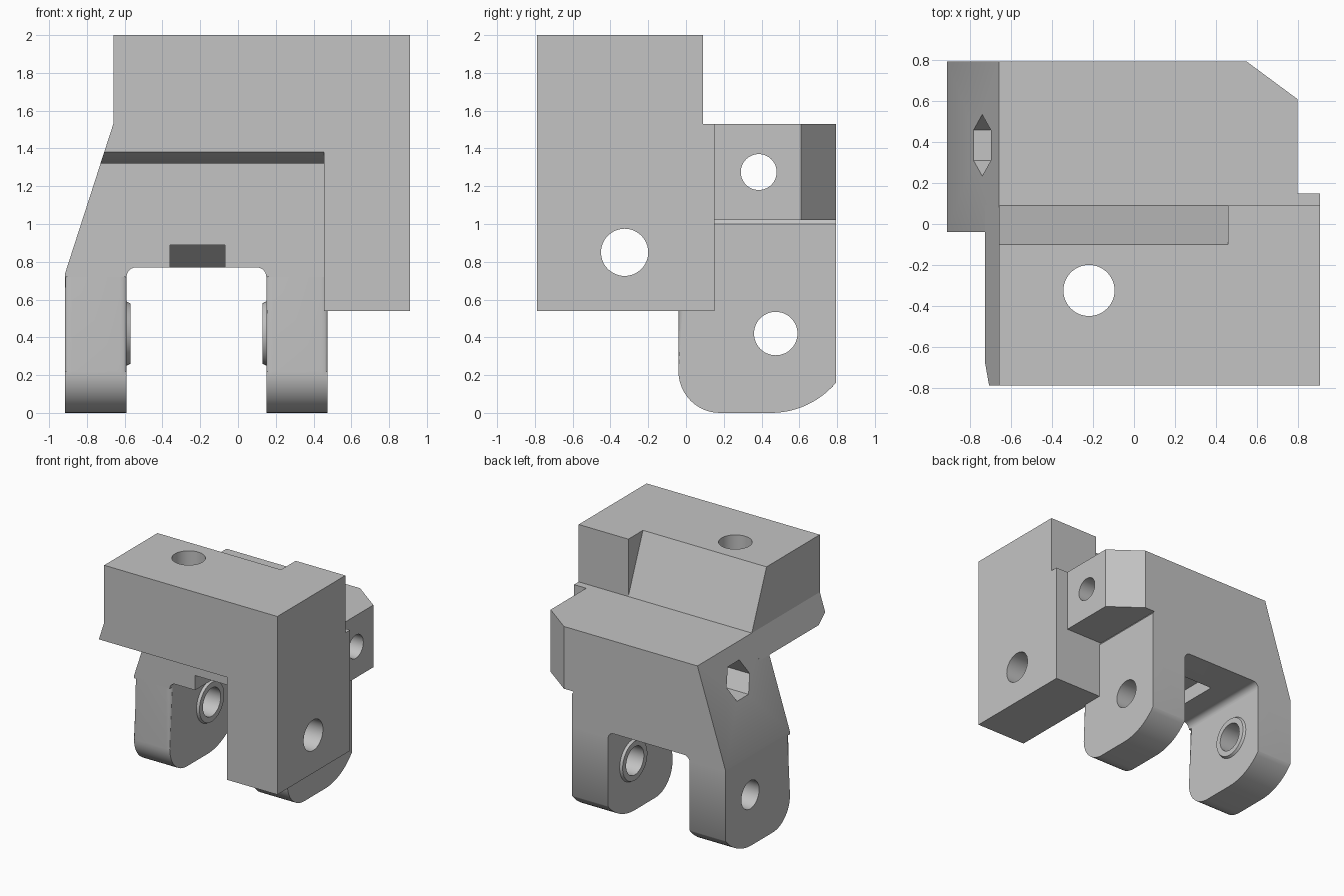
import bpy, bmesh
from math import sin, cos, pi, radians

if "Cube" in bpy.data.objects:
    bpy.data.objects.remove(bpy.data.objects["Cube"])

grey = bpy.data.materials.new("plain grey")
grey.use_nodes = True
COLOUR = (0.55, 0.55, 0.55, 1)
grey.diffuse_color = COLOUR
grey.node_tree.nodes["Principled BSDF"].inputs["Base Color"].default_value = COLOUR

# Map a profile point (a, b) plus depth d to a 3D point
PLACE = {
    "x": lambda a, b, d: (d, a, b),
    "y": lambda a, b, d: (a, d, b),
    "z": lambda a, b, d: (a, b, d),
}


def finish(name, bm):
    bmesh.ops.recalc_face_normals(bm, faces=bm.faces)
    mesh = bpy.data.meshes.new(name)
    bm.to_mesh(mesh)
    bm.free()
    mesh.materials.append(grey)
    ob = bpy.data.objects.new(name, mesh)
    bpy.context.collection.objects.link(ob)
    return ob


def prism_mesh(profile, axis, lo, hi, end_profile=None):
    bm = bmesh.new()
    place = PLACE[axis]
    start = [bm.verts.new(place(a, b, lo)) for a, b in profile]
    end = [bm.verts.new(place(a, b, hi)) for a, b in end_profile or profile]
    bm.faces.new(start)
    bm.faces.new(end)
    n = len(start)
    for i in range(n):
        j = (i + 1) % n
        bm.faces.new((start[i], start[j], end[j], end[i]))
    return bm


def prism(name, profile, axis, lo, hi, end_profile=None):
    return finish(name, prism_mesh(profile, axis, lo, hi, end_profile))


def rect(a0, b0, a1, b1):
    return [(a0, b0), (a1, b0), (a1, b1), (a0, b1)]


def arc(a, b, ra, rb, start, stop, n):
    angles = [radians(start + (stop - start) * i / n) for i in range(n + 1)]
    return [(a + ra * cos(t), b + rb * sin(t)) for t in angles]


def circle(a, b, r, n=48):
    return arc(a, b, r, r, 0, 360 - 360 / n, n - 1)


def cut(ob, profile, axis, lo, hi):
    cutter = prism("cutter", profile, axis, lo, hi)
    cutter.hide_render = True
    mod = ob.modifiers.new("cut", "BOOLEAN")
    mod.operation = "DIFFERENCE"
    mod.solver = "EXACT"
    mod.object = cutter
    bpy.context.view_layer.objects.active = ob
    bpy.ops.object.modifier_apply(modifier=mod.name)
    mesh = cutter.data
    bpy.data.objects.remove(cutter)
    bpy.data.meshes.remove(mesh)


FRONT, BACK, TOP = -0.79, 0.795, 1.53
top_hole = circle(-0.22, -0.325, 0.125)
block_hole = circle(-0.325, 0.85, 0.125)
bolt_hole = circle(0.385, 1.275, 0.095)
pivot_hole = circle(0.475, 0.42, 0.115)
parts = []

# Upper block with a sloped relief on its back
upper = prism("upper_block", rect(FRONT, TOP, 0.09, 2), "x", -0.66, 0.91)
cut(upper, [(-0.1, 2), (0.09, TOP), (0.3, TOP), (0.3, 2.1), (-0.1, 2.1)], "x", -1, 0.46)
cut(upper, top_hole, "z", 1, 3)
parts.append(upper)

# Flange under the block, slanted at the side and chamfered at the front
flange = prism("flange", [(-0.728, 1.32), (-0.66, TOP), (0.6, TOP), (0.6, 1.32)], "y", FRONT, 0.09)
cut(flange, [(-0.9, 1.38), (FRONT, 1.38), (-0.68, 1.32), (-0.68, 1.2), (-0.9, 1.2)], "x", -1, 1)
cut(flange, top_hole, "z", 1, 3)
parts.append(flange)

# Drop block at the side
drop = prism("side_block", rect(FRONT, 0.54, 0.15, TOP), "x", 0.455, 0.91)
cut(drop, block_hole, "x", 0, 2)
parts.append(drop)

# Yoke body with slanted side, bolt hole, nut pocket and notch
outline = [(-0.915, 0.72), (-0.915, 0.74), (-0.66, TOP), (0.46, TOP), (0.46, 1.02),
           (0.475, 1.0), (0.475, 0.72)]
outline += arc(0.1, 0.72, 0.05, 0.05, 0, 90, 6) + arc(-0.54, 0.72, 0.05, 0.05, 90, 180, 6)
body = prism("yoke_body", outline, "y", -0.04, BACK)
cut(body, bolt_hole, "x", -2, 2)
cut(body, circle(0.385, 1.275, 0.15, 6), "x", -2, -0.5)
cut(body, [(-0.1, 0.6), (-0.1, 0.89), (0.35, 0.89), (0.5, 0.77), (0.5, 0.6)], "x", -0.36, -0.07)
parts.append(body)

# Side lug with a chamfered corner
lug = prism("side_lug", [(0.45, 0.1), (0.8, 0.1), (0.8, 0.61), (0.55, BACK), (0.45, BACK)],
            "z", 1.02, TOP)
cut(lug, bolt_hole, "x", 0, 2)
parts.append(lug)

# Yoke legs with softened rims, and a raised ring on each inner face
leg_profile = [(BACK, 0.735), (-0.04, 0.735)]
leg_profile += arc(0.18, 0.22, 0.22, 0.22, 180, 270, 12)
leg_profile += arc(0.45, 0.45, 0.45, 0.45, 270, 320, 12)
leg_profile = [p for p in leg_profile if p[0] < BACK] + [(BACK, 0.162)]
leg_profile.insert(0, (BACK, 0.735))
for side, x0, x1, inner, inward in (("right", -0.915, -0.59, -0.59, 1),
                                    ("left", 0.15, 0.475, 0.15, -1)):
    bm = prism_mesh(leg_profile, "x", x0, x1)
    rim = [e for e in bm.edges
           if abs(e.verts[0].co.x - e.verts[1].co.x) < 0.01
           and min(v.co.y for v in e.verts) < BACK - 0.01
           and min(v.co.z for v in e.verts) < 0.7]
    bmesh.ops.bevel(bm, geom=rim, offset=0.035, segments=4, profile=0.5, affect="EDGES")
    leg = finish(side + "_leg", bm)
    cut(leg, pivot_hole, "x", -2, 2)
    ring = prism(side + "_pivot_ring", circle(0.475, 0.42, 0.18), "x",
                 inner - 0.02 * inward, inner + 0.02 * inward, circle(0.475, 0.42, 0.16))
    cut(ring, pivot_hole, "x", -2, 2)
    parts += [leg, ring]

# Smooth the round surfaces and keep edges crisp
bpy.ops.object.select_all(action="DESELECT")
for ob in parts:
    ob.select_set(True)
bpy.context.view_layer.objects.active = parts[0]
bpy.ops.object.shade_smooth_by_angle(angle=radians(30))
